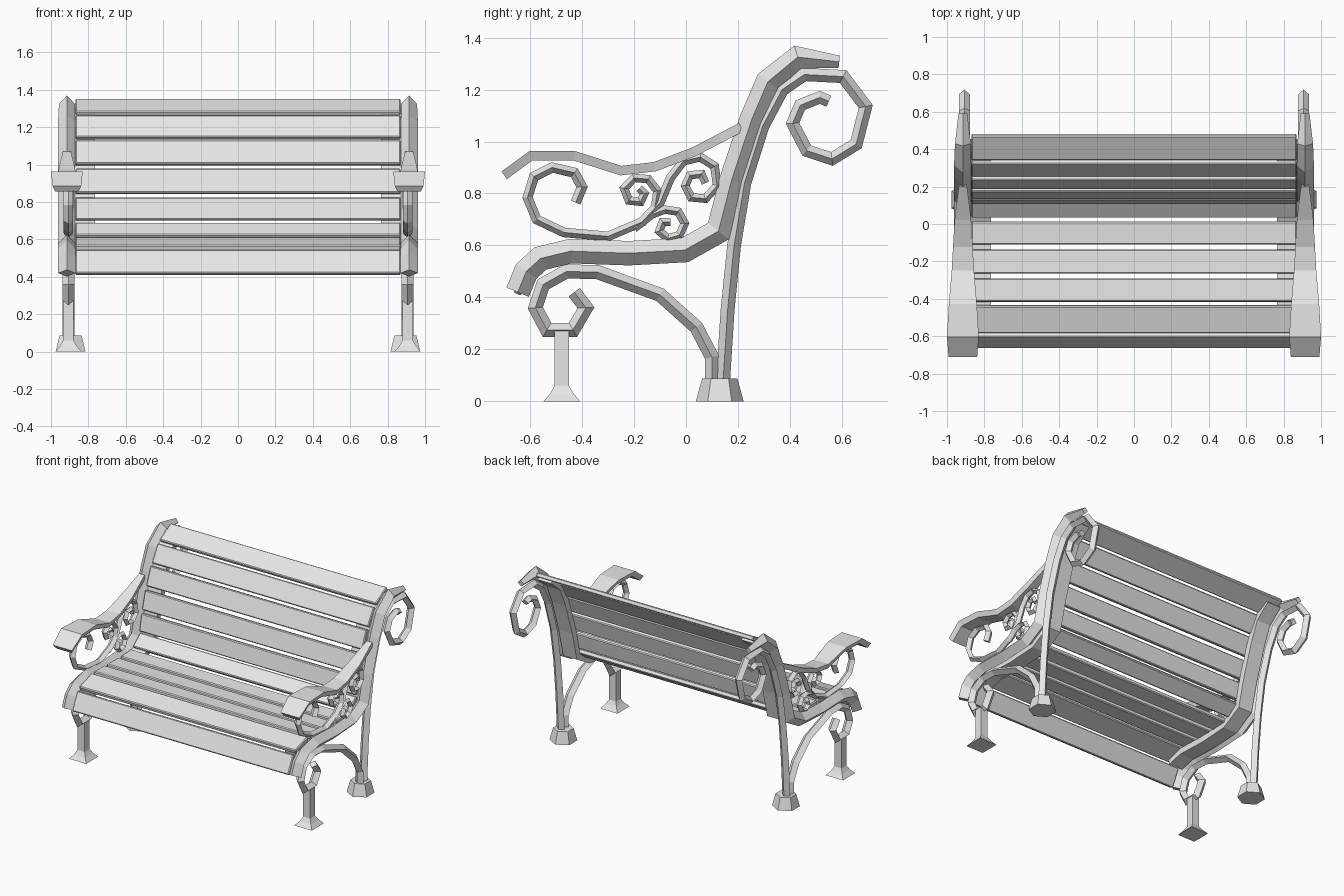
import bpy, bmesh, math
from mathutils import Vector, Matrix

cube = bpy.data.objects.get("Cube")
if cube:
    bpy.data.objects.remove(cube, do_unlink=True)

grey = bpy.data.materials.new("light_grey")
grey.use_nodes = True
grey.diffuse_color = (0.8, 0.8, 0.8, 1)
grey.node_tree.nodes["Principled BSDF"].inputs["Base Color"].default_value = grey.diffuse_color

SIDE_X = 0.907


def finish(name, bm, mirror=True):
    bmesh.ops.recalc_face_normals(bm, faces=bm.faces)
    mesh = bpy.data.meshes.new(name)
    bm.to_mesh(mesh)
    bm.free()
    mesh.materials.append(grey)
    obj = bpy.data.objects.new(name, mesh)
    bpy.context.collection.objects.link(obj)
    if mirror:
        obj.modifiers.new("Mirror", 'MIRROR')
    return obj


def diamond(rx, rn):
    return [(rx, 0), (0, rn), (-rx, 0), (0, -rn)]


def box(x0, x1, n0, n1):
    return [(x0, n0), (x1, n0), (x1, n1), (x0, n1)]


def sweep(name, path, section, x=SIDE_X, sx=None, sn=None):
    """Carry a section (across, outward) along a mitred path of (y, z) points."""
    pts = [Vector(p) for p in path]
    sx = sx or [1] * len(pts)
    sn = sn or sx
    bm = bmesh.new()
    rings = []
    for i, p in enumerate(pts):
        a = (p - pts[i - 1]).normalized() if i else (pts[1] - p).normalized()
        b = (pts[i + 1] - p).normalized() if i < len(pts) - 1 else a
        t = (a + b).normalized()
        n = Vector((-t.y, t.x)) / max(t.dot(a), 0.75)
        rings.append([bm.verts.new((x + u * sx[i], p.x + n.x * v * sn[i], p.y + n.y * v * sn[i]))
                      for u, v in section])
    k = len(section)
    for r, s in zip(rings, rings[1:]):
        for j in range(k):
            bm.faces.new((r[j], r[(j + 1) % k], s[(j + 1) % k], s[j]))
    bm.faces.new(rings[0])
    bm.faces.new(rings[-1])
    return finish(name, bm)


def taper(n, start, end):
    return [start + (end - start) * i / (n - 1) for i in range(n)]


# Main side frame: seat rail running up into the back post
frame = [(-.648, .42), (-.615, .5), (-.56, .55), (-.445, .578), (-.22, .57), (-.005, .582),
         (.125, .655), (.175, .85), (.253, 1.085), (.315, 1.23), (.43, 1.325), (.59, 1.307)]
sweep("side_frame", frame, diamond(.047, .047), x=.915, sx=[1] * 10 + [.9, .5])

# Flat straps holding the slats beside each frame
sweep("slat_strap", frame[2:-1], box(-.055, .055, -.04, .004), x=.82)

# Rear leg rising behind the post and curling into a scroll
rear = [(.142, .07), (.16, .35), (.185, .6), (.225, .84), (.295, 1.06), (.37, 1.2), (.455, 1.258),
        (.605, 1.25), (.692, 1.135), (.655, .99), (.562, .933), (.465, .965), (.41, 1.07),
        (.44, 1.14), (.515, 1.17), (.55, 1.155)]
sweep("rear_leg_scroll", rear, diamond(.032, .027), sx=taper(len(rear), 1, .85))

# Arched brace from the rear foot, curling over the front leg
brace = [(.1, .07), (.1, .17), (.04, .285), (-.1, .41), (-.34, .497), (-.46, .5), (-.55, .45),
         (-.58, .36), (-.535, .275), (-.435, .275), (-.385, .36), (-.43, .42)]
sweep("front_leg_scroll", brace, diamond(.032, .027))

# Front leg flaring out into a square foot
sweep("front_leg", [(-.478, z) for z in (0, .03, .06, .27)], box(-.028, .028, -.028, .028),
      sx=[2.5, 1.6, 1, 1])

# Six-sided rear foot
bm = bmesh.new()
bmesh.ops.create_cone(bm, cap_ends=True, segments=6, radius1=.092, radius2=.068, depth=.087,
                      matrix=Matrix.Translation((.895, .13, .0435)) @ Matrix.Rotation(math.pi / 2, 4, 'Z'))
# Keep a vertex on the front and back of the foot
far = max(v.co.y for v in bm.verts)
if far < .215:
    bmesh.ops.rotate(bm, verts=bm.verts, cent=(.895, .13, 0), matrix=Matrix.Rotation(math.pi / 6, 3, 'Z'))
finish("rear_foot", bm)

# Armrest, broad in front and narrow where it meets the post
arm = [(-.7, .87), (-.597, .945), (-.43, .945), (-.25, .888), (-.12, .903), (.03, .96),
       (.13, 1.012), (.212, 1.055)]
sweep("armrest", arm, [(-.085, .018), (.085, .018), (.068, -.018), (-.068, -.018)], x=.915,
      sx=[.9, 1, .88, .7, .62, .52, .38, .25], sn=[1] * 8)

# Scrollwork under the armrest
big = [(-.425, .765), (-.4, .825), (-.43, .88), (-.515, .9), (-.585, .865), (-.61, .785), (-.575, .7),
       (-.47, .65), (-.3, .635), (-.17, .69), (-.1, .765), (-.06, .86), (-.01, .925), (.055, .94),
       (.11, .905), (.12, .83), (.075, .78), (.02, .785), (-.003, .83), (.015, .87), (.06, .875),
       (.075, .84)]
sweep("arm_scroll_long", big, diamond(.026, .019), sx=taper(len(big), 1.05, .8))

upper = [(-.17, .685), (-.12, .74), (-.11, .81), (-.145, .855), (-.2, .86), (-.238, .82), (-.22, .773),
         (-.175, .768), (-.16, .8), (-.18, .82)]
lower = [(-.2, .665), (-.13, .72), (-.08, .738), (-.03, .73), (-.005, .685), (-.025, .64), (-.07, .627),
         (-.103, .655), (-.09, .69), (-.06, .69)]
for name, path in (("arm_scroll_upper", upper), ("arm_scroll_lower", lower)):
    sweep(name, path, diamond(.023, .016))

# Slats, each given by the two edges of its outer surface as (y, z)
slats = [((-.665, .42), (-.605, .545)), ((-.585, .568), (-.44, .612)), ((-.415, .614), (-.29, .61)),
         ((-.265, .609), (-.135, .606)), ((-.11, .606), (.012, .613)), ((.03, .625), (.118, .692)),
         ((.105, .706), (.13, .826)), ((.136, .85), (.172, .98)), ((.185, 1.005), (.235, 1.132)),
         ((.25, 1.147), (.32, 1.265)), ((.34, 1.283), (.468, 1.355))]
THICK = .032
for i, (p, q) in enumerate(slats):
    p, q = Vector(p), Vector(q)
    d = q - p
    mid = (p + q) / 2 + Vector((d.y, -d.x)).normalized() * THICK / 2
    bm = bmesh.new()
    bmesh.ops.create_cube(bm, size=1, matrix=Matrix.Translation((0, mid.x, mid.y))
                          @ Matrix.Rotation(math.atan2(d.y, d.x), 4, 'X')
                          @ Matrix.Diagonal((1.74, d.length, THICK, 1)))
    slat = finish(("seat_slat_" if i < 6 else "back_slat_") + str(i + 1), bm, mirror=False)
    bevel = slat.modifiers.new("Bevel", 'BEVEL')
    bevel.width = .006
    bevel.segments = 1
